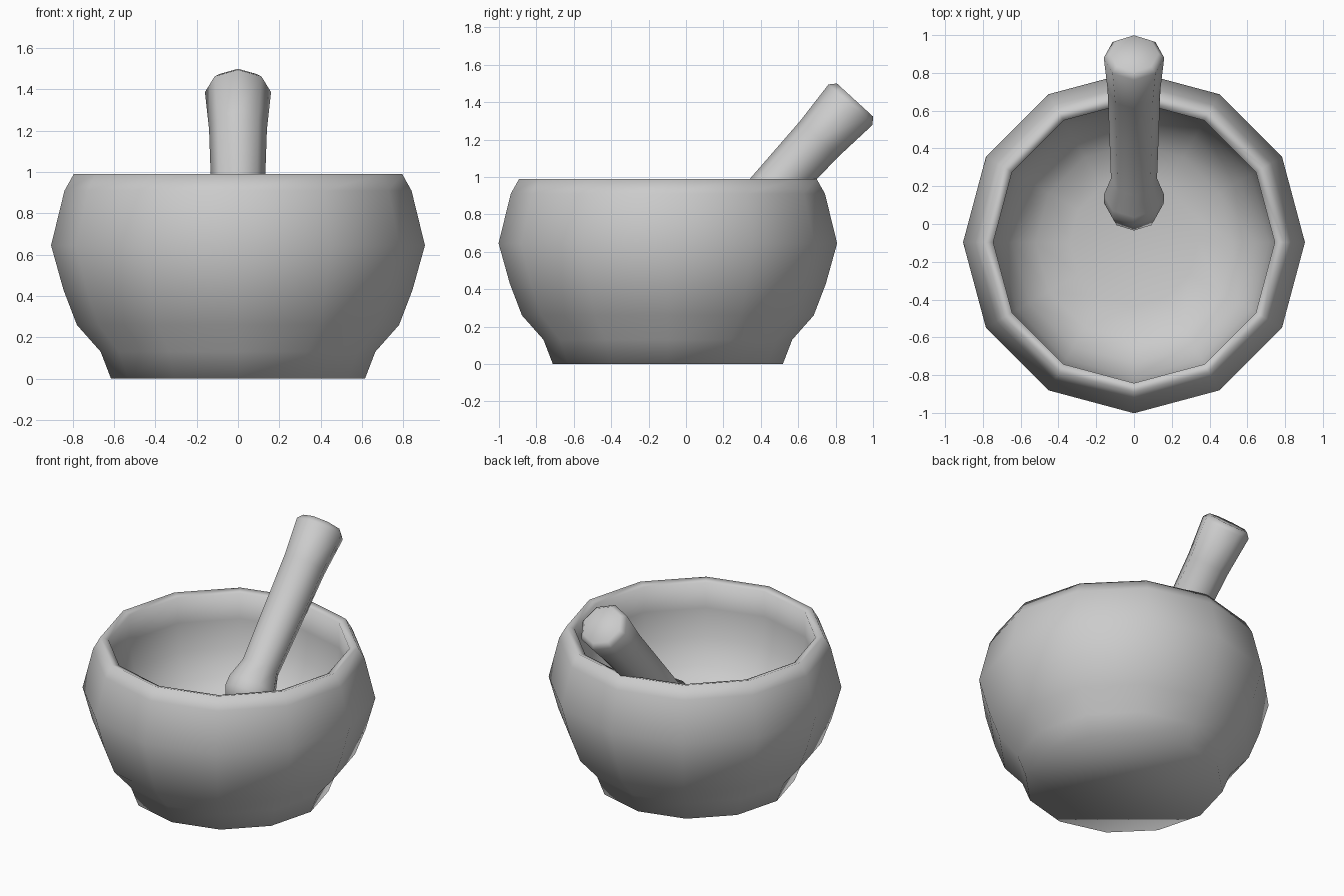
import bpy, bmesh
from math import cos, sin, pi
from mathutils import Vector, Matrix

if "Cube" in bpy.data.objects:
    bpy.data.objects.remove(bpy.data.objects["Cube"])

stone = bpy.data.materials.new("grey stone")
stone.use_nodes = True
grey = (0.6, 0.6, 0.6, 1)
stone.diffuse_color = grey
stone.node_tree.nodes["Principled BSDF"].inputs["Base Color"].default_value = grey


def lathe(name, profile, sides, matrix):
    """Turn a (radius, height) profile round z, cap both ends, place it."""
    bm = bmesh.new()
    rings = []
    for r, h in profile:
        rings.append([bm.verts.new((r * cos(2 * pi * i / sides), r * sin(2 * pi * i / sides), h))
                      for i in range(sides)])
    for a, b in zip(rings, rings[1:]):
        for i in range(sides):
            j = (i + 1) % sides
            bm.faces.new((a[i], a[j], b[j], b[i]))
    bm.faces.new(rings[0][::-1])
    bm.faces.new(rings[-1])
    bmesh.ops.recalc_face_normals(bm, faces=bm.faces)
    for face in bm.faces:
        face.smooth = True
    mesh = bpy.data.meshes.new(name)
    bm.to_mesh(mesh)
    bm.free()
    mesh.materials.append(stone)
    obj = bpy.data.objects.new(name, mesh)
    obj.matrix_world = matrix
    bpy.context.collection.objects.link(obj)


# Bowl: outside from the foot up, over the rim, then down the rounded hollow
outside = [(0.615, 0), (0.665, 0.13), (0.78, 0.26), (0.845, 0.43),
           (0.905, 0.645), (0.84, 0.91), (0.795, 0.99)]
hollow = [(0.745, 0.975), (0.75, 0.8), (0.715, 0.62), (0.64, 0.46),
          (0.52, 0.36), (0.34, 0.31)]
lathe("mortar_bowl", outside + hollow, 12, Matrix.Translation((0, -0.097, 0)))

# Pestle: rounded grinding head, narrow neck and flared grip, leaning back
pestle = [(0.13, -1.247), (0.16, -1.17), (0.16, -1.11), (0.122, -0.98),
          (0.14, -0.28), (0.16, -0.034), (0.13, 0)]
lean = Vector((0, 0.675, 0.738)).to_track_quat("Z", "Y").to_matrix().to_4x4()
lathe("pestle", pestle, 8, Matrix.Translation((0, 0.903, 1.412)) @ lean)
